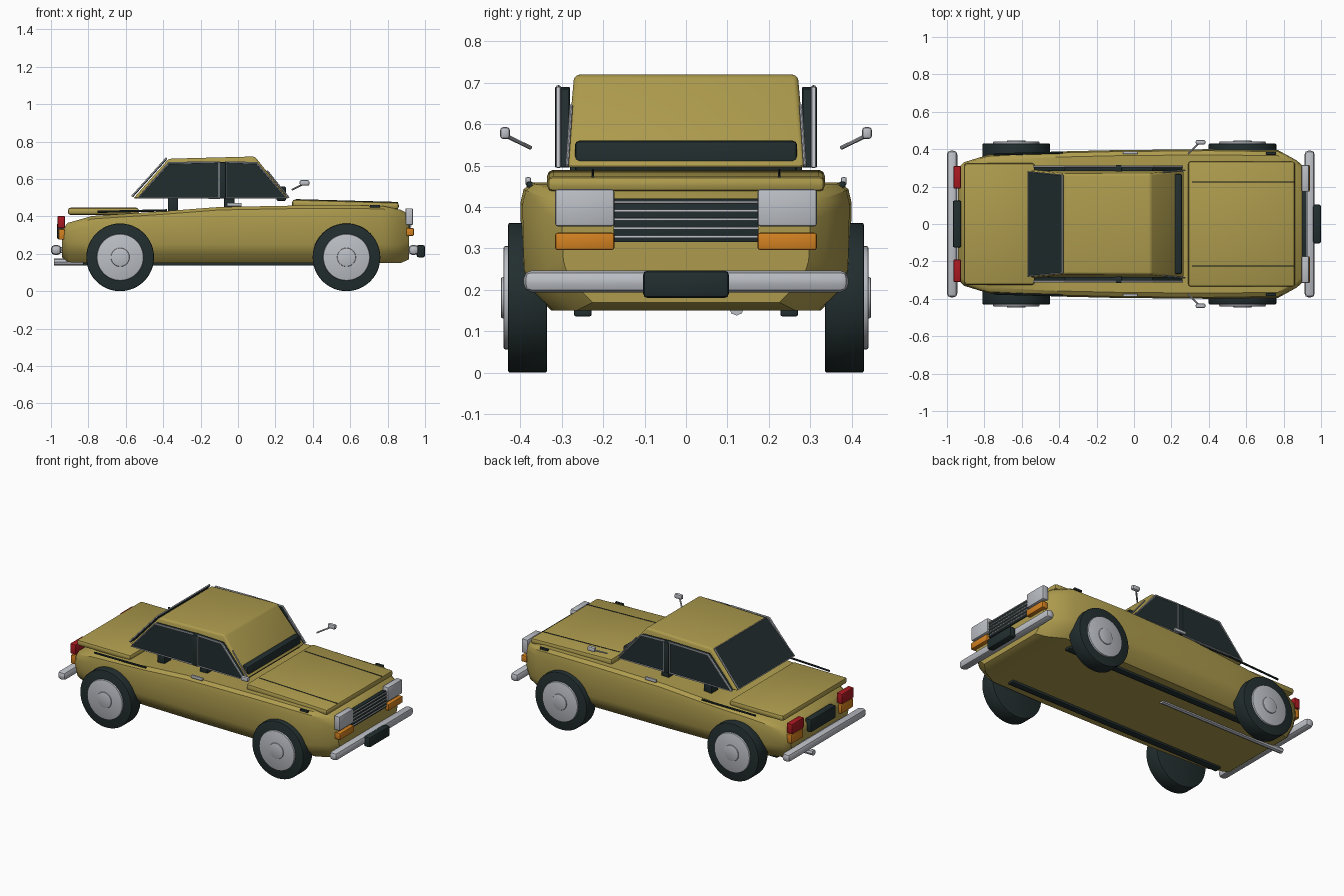
import bpy, bmesh, math
from mathutils import Vector

if "Cube" in bpy.data.objects:
    bpy.data.objects.remove(bpy.data.objects["Cube"])

def material(name, rgb):
    m = bpy.data.materials.new(name)
    m.diffuse_color = (*rgb, 1)
    m.use_nodes = True
    m.node_tree.nodes["Principled BSDF"].inputs["Base Color"].default_value = m.diffuse_color
    return m

OLIVE = material("olive paint", (0.42, 0.33, 0.075))
DARK = material("dark rubber and glass", (0.016, 0.027, 0.028))
CHROME = material("chrome", (0.50, 0.52, 0.56))
ORANGE = material("orange lens", (0.65, 0.22, 0.015))
RED = material("red lens", (0.40, 0.010, 0.015))

def finish(ob, mat, bevel=0, segments=2):
    ob.data.materials.clear()
    ob.data.materials.append(mat)
    bpy.ops.object.select_all(action='DESELECT')
    ob.select_set(True)
    bpy.context.view_layer.objects.active = ob
    if bevel:
        b = ob.modifiers.new("bevel", 'BEVEL')
        b.width, b.segments, b.limit_method = bevel, segments, 'ANGLE'
        b.angle_limit = math.radians(25)
        bpy.ops.object.modifier_apply(modifier=b.name)
    bpy.ops.object.shade_smooth_by_angle(angle=math.radians(35))
    return ob

def loft(name, rings, mat, bevel=0, segments=2):
    """Skin closed rings of equal point count and cap both ends."""
    bm = bmesh.new()
    rows = [[bm.verts.new(p) for p in ring] for ring in rings]
    n = len(rows[0])
    for a, b in zip(rows, rows[1:]):
        for i in range(n):
            bm.faces.new((a[i], a[(i + 1) % n], b[(i + 1) % n], b[i]))
    bm.faces.new(rows[0])
    bm.faces.new(rows[-1])
    bmesh.ops.recalc_face_normals(bm, faces=bm.faces)
    me = bpy.data.meshes.new(name)
    bm.to_mesh(me)
    bm.free()
    ob = bpy.data.objects.new(name, me)
    bpy.context.collection.objects.link(ob)
    return finish(ob, mat, bevel, segments)

def box(name, x, y, z, mat, bevel=0.006):
    rings = [[(x[0], v, h), (x[1], v, h), (x[1], w, h), (x[0], w, h)]
             for h in z for v, w in [y]]
    return loft(name, rings, mat, bevel)

def prism(name, profile, y0, y1, mat, bevel=0):
    return loft(name, [[(x, y, z) for x, z in profile] for y in (y0, y1)], mat, bevel)

def tube(name, points, r, mat, closed=False):
    cu = bpy.data.curves.new(name, 'CURVE')
    cu.dimensions, cu.bevel_depth, cu.bevel_resolution = '3D', r, 2
    cu.use_fill_caps = True
    sp = cu.splines.new('POLY')
    sp.points.add(len(points) - 1)
    for p, co in zip(sp.points, points):
        p.co = (*co, 1)
    sp.use_cyclic_u = closed
    ob = bpy.data.objects.new(name, cu)
    bpy.context.collection.objects.link(ob)
    bpy.ops.object.select_all(action='DESELECT')
    ob.select_set(True)
    bpy.context.view_layer.objects.active = ob
    bpy.ops.object.convert(target='MESH')
    return finish(bpy.context.object, mat)

def disc(name, x, y0, y1, z, r, mat, bevel):
    ring = lambda y: [(x + r * math.cos(k * math.tau / 48), y,
                       z + r * math.sin(k * math.tau / 48)) for k in range(48)]
    return loft(name, [ring(y0), ring(y1)], mat, bevel)

# Main hull: x, half width, bottom, top
stations = [(-0.94, 0.30, 0.18, 0.33), (-0.91, 0.33, 0.155, 0.365), (-0.78, 0.37, 0.15, 0.402),
            (-0.4, 0.388, 0.15, 0.427), (-0.1, 0.395, 0.15, 0.45), (0.4, 0.40, 0.15, 0.459),
            (0.77, 0.395, 0.15, 0.456), (0.87, 0.34, 0.15, 0.435), (0.915, 0.30, 0.17, 0.41)]
hull = []
for x, w, b, t in stations:
    half = [(w - 0.075, b), (w - 0.018, b + 0.055), (w - 0.004, b + 0.10),
            (w, t - 0.05), (w - 0.008, t - 0.016), (w - 0.03, t)]
    hull.append([(x, y, z) for y, z in half] + [(x, -y, z) for y, z in reversed(half)])
loft("body", hull, OLIVE)

# Bonnet and boot lids
prism("bonnet", [(0.29, 0.445), (0.86, 0.437), (0.86, 0.474), (0.29, 0.49)],
      -0.335, 0.335, OLIVE, 0.014)
box("boot_lid", (-0.91, -0.53), (-0.325, 0.325), (0.408, 0.446), OLIVE, 0.014)

# Cabin: x, z, half width
cabin = [(-0.56, 0.495, 0.29), (-0.37, 0.708, 0.268), (0.09, 0.72, 0.27), (0.27, 0.495, 0.29)]
loft("cabin", [[(x, s * w, z) for x, z, w in cabin] for s in (-1, 1)], OLIVE, 0.013, 3)
box("dashboard_cowl", (0.205, 0.257), (-0.268, 0.268), (0.482, 0.56), DARK, 0.01)

# Rear window plate and trim
rear = [(-0.561, -0.28, 0.503), (-0.561, 0.28, 0.503), (-0.378, 0.262, 0.706), (-0.378, -0.262, 0.706)]
shift = Vector((-0.006, 0, 0.005))
loft("rear_window", [rear, [Vector(p) + shift for p in rear]], DARK)
tube("rear_window_trim", [Vector(p) + shift for p in rear], 0.004, CHROME, True)

# Sides of the car
rear_glass = [(-0.535, 0.498), (-0.37, 0.685), (-0.1, 0.69), (-0.1, 0.498)]
front_glass = [(-0.065, 0.498), (-0.065, 0.69), (0.1, 0.685), (0.258, 0.498)]
for s, side in ((-1, "right"), (1, "left")):
    for part, pts in (("rear", rear_glass), ("front", front_glass)):
        prism(f"{part}_side_window_{side}", pts, s * 0.284, s * 0.309, DARK)
        tube(f"{part}_window_trim_{side}", [(x, s * 0.308, z) for x, z in pts], 0.006, CHROME, True)
    box(f"door_pillar_{side}", (-0.1, -0.065), sorted((s * 0.28, s * 0.316)), (0.495, 0.69), DARK, 0.003)
    tube(f"windscreen_trim_{side}", [(0.272, s * 0.287, 0.5), (0.155, s * 0.277, 0.645)], 0.004, CHROME)

    # Cabin supports, door handles and seam strips
    box(f"rear_support_{side}", (-0.375, -0.32), sorted((s * 0.21, s * 0.28)), (0.42, 0.5), DARK)
    box(f"front_support_{side}", (-0.075, -0.02), sorted((s * 0.21, s * 0.28)), (0.44, 0.5), DARK)
    box(f"door_handle_{side}", (-0.06, 0.02), sorted((s * 0.374, s * 0.388)), (0.453, 0.472), CHROME, 0.004)
    tube(f"rear_wing_strip_{side}", [(-0.75, s * 0.372, 0.424), (-0.38, s * 0.382, 0.432)], 0.006, DARK)
    box(f"wing_marker_{side}", (0.705, 0.76), sorted((s * 0.37, s * 0.385)), (0.447, 0.461), DARK, 0.003)
    tube(f"bonnet_seam_{side}", [(0.31, s * 0.225, 0.489), (0.855, s * 0.225, 0.474)], 0.003, DARK)
    tube(f"boot_seam_{side}", [(-0.9, s * 0.315, 0.441), (-0.54, s * 0.315, 0.441)], 0.003, DARK)

    # Mirrors
    tube(f"mirror_arm_{side}", [(0.29, s * 0.375, 0.543), (0.35, s * 0.435, 0.572)], 0.005, CHROME)
    box(f"mirror_{side}", (0.33, 0.382), sorted((s * 0.425, s * 0.449)), (0.564, 0.593), CHROME, 0.008)

    # Wheels
    for end, x in (("rear", -0.63), ("front", 0.58)):
        disc(f"{end}_tyre_{side}", x, s * 0.335, s * 0.43, 0.181, 0.181, DARK, 0.006)
        disc(f"{end}_hubcap_{side}", x, s * 0.42, s * 0.441, 0.181, 0.125, CHROME, 0.006)
        disc(f"{end}_hub_{side}", x, s * 0.43, s * 0.447, 0.181, 0.05, CHROME, 0.005)

    # Lamps
    box(f"headlamp_{side}", (0.895, 0.936), sorted((s * 0.173, s * 0.316)), (0.353, 0.443), CHROME, 0.007)
    box(f"front_indicator_{side}", (0.9, 0.94), sorted((s * 0.173, s * 0.316)), (0.296, 0.338), ORANGE)
    box(f"tail_lamp_{side}", (-0.965, -0.925), sorted((s * 0.19, s * 0.31)), (0.337, 0.402), RED)
    box(f"rear_indicator_{side}", (-0.96, -0.925), sorted((s * 0.19, s * 0.31)), (0.275, 0.332), ORANGE)

    # Underside rails
    box(f"chassis_rail_{side}", (-0.83, 0.7), sorted((s * 0.228, s * 0.27)), (0.136, 0.155), DARK, 0.004)

# Grille with slats
box("grille", (0.895, 0.922), (-0.175, 0.175), (0.315, 0.42), DARK, 0.002)
for i in range(5):
    z = 0.325 + i * 0.021
    box(f"grille_slat_{i + 1}", (0.918, 0.928), (-0.175, 0.175), (z, z + 0.006), CHROME, 0.001)

# Bumpers, plates and exhaust
box("front_bumper", (0.912, 0.966), (-0.392, 0.392), (0.194, 0.247), CHROME, 0.02)
box("front_plate", (0.955, 1.0), (-0.104, 0.104), (0.18, 0.247), DARK, 0.012)
box("rear_bumper", (-1.0, -0.945), (-0.392, 0.392), (0.194, 0.247), CHROME, 0.02)
box("rear_bumper_mount", (-0.96, -0.91), (-0.2, 0.2), (0.205, 0.235), CHROME, 0.005)
box("rear_plate", (-0.968, -0.925), (-0.125, 0.125), (0.28, 0.36), DARK)
tube("exhaust", [(-0.985, 0.122, 0.156), (-0.1, 0.122, 0.156)], 0.018, CHROME)
